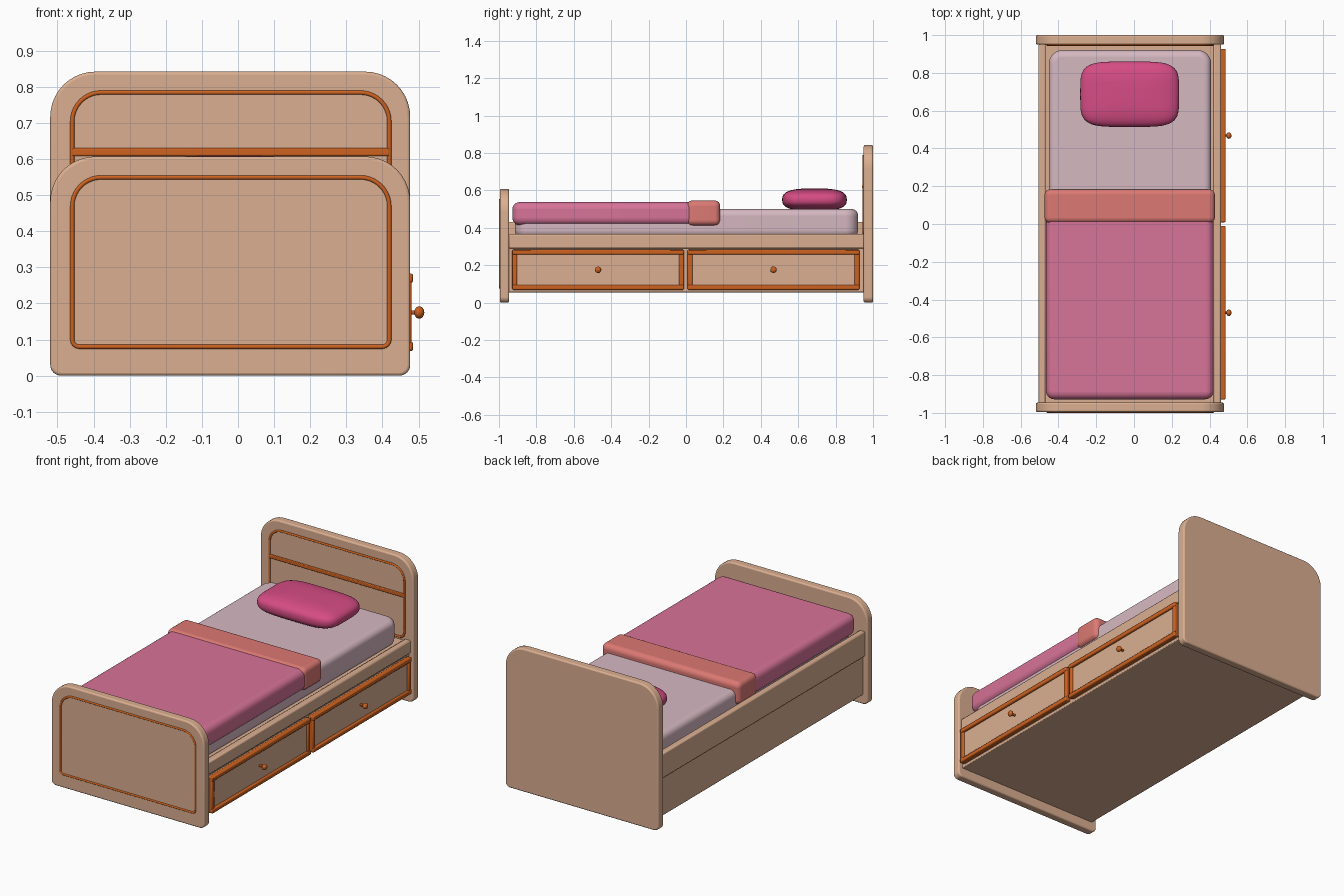
import bpy, bmesh, math
from mathutils import Vector

if "Cube" in bpy.data.objects:
    bpy.data.objects.remove(bpy.data.objects["Cube"])


def material(name, r, g, b):
    m = bpy.data.materials.new(name)
    lin = [((c / 255 + 0.055) / 1.055) ** 2.4 for c in (r, g, b)]
    m.diffuse_color = (*lin, 1)
    m.use_nodes = True
    m.node_tree.nodes["Principled BSDF"].inputs["Base Color"].default_value = m.diffuse_color
    return m


WOOD = material("light wood", 219, 175, 145)
TRIM = material("orange wood", 206, 98, 32)
SHEET = material("pale sheet", 214, 184, 193)
COVER = material("pink cover", 215, 115, 151)
FOLD = material("salmon fold", 220, 121, 115)
PILLOW = material("deep pink", 214, 76, 132)


def finish(name, bm, mat, bevel=0, segments=3):
    bmesh.ops.recalc_face_normals(bm, faces=bm.faces)
    me = bpy.data.meshes.new(name)
    bm.to_mesh(me)
    bm.free()
    me.materials.append(mat)
    ob = bpy.data.objects.new(name, me)
    bpy.context.collection.objects.link(ob)
    if bevel:
        mod = ob.modifiers.new("soft edges", "BEVEL")
        mod.width, mod.segments = bevel, segments
        mod.limit_method, mod.angle_limit = "ANGLE", math.radians(40)
    bpy.ops.object.select_all(action="DESELECT")
    ob.select_set(True)
    bpy.context.view_layer.objects.active = ob
    bpy.ops.object.shade_smooth_by_angle(angle=math.radians(40))
    return ob


def outline(u0, u1, v0, v1, r_low, r_high, steps=10):
    """Rounded rectangle with separate lower and upper corner radii."""
    pts = []
    for su, sv, r, start in ((u1, v1, r_high, 0), (u0, v1, r_high, 90),
                             (u0, v0, r_low, 180), (u1, v0, r_low, 270)):
        cu = su - r if su == u1 else su + r
        cv = sv - r if sv == v1 else sv + r
        for i in range(steps + 1):
            a = math.radians(start + 90 * i / steps)
            pts.append((cu + r * math.cos(a), cv + r * math.sin(a)))
    return pts


def box(name, x, y, z, mat, bevel=0.004):
    bm = bmesh.new()
    bmesh.ops.create_cube(bm, size=1)
    for v in bm.verts:
        v.co = [(a + b) / 2 + c * (b - a) for c, (a, b) in zip(v.co, (x, y, z))]
    return finish(name, bm, mat, bevel, 2)


def prism(name, points, offset, mat, bevel, segments=3):
    bm = bmesh.new()
    face = bm.faces.new([bm.verts.new(p) for p in points])
    new = bmesh.ops.extrude_face_region(bm, geom=[face])["geom"]
    bmesh.ops.translate(bm, vec=Vector(offset),
                        verts=[g for g in new if isinstance(g, bmesh.types.BMVert)])
    return finish(name, bm, mat, bevel, segments)


def board(name, y0, y1, height):
    pts = [(u, y0, v) for u, v in outline(-0.52, 0.477, 0, height, 0.03, 0.125)]
    prism(name, pts, (0, y1 - y0, 0), WOOD, 0.008)


def cushion(name, x, y, z, corner, bevel, mat):
    pts = [(u, v, z[0]) for u, v in outline(*x, *y, corner, corner, 8)]
    prism(name, pts, (0, 0, z[1] - z[0]), mat, bevel, 6)


def trim_loop(name, y, z0, z1, r_low):
    cu = bpy.data.curves.new(name, "CURVE")
    cu.dimensions = "3D"
    cu.bevel_depth, cu.bevel_resolution = 0.006, 3
    pts = outline(-0.459, 0.419, z0, z1, r_low, 0.08)
    sp = cu.splines.new("POLY")
    sp.points.add(len(pts) - 1)
    for p, (u, v) in zip(sp.points, pts):
        p.co = (u, y, v, 1)
    sp.use_cyclic_u = True
    cu.materials.append(TRIM)
    ob = bpy.data.objects.new(name, cu)
    bpy.context.collection.objects.link(ob)
    bpy.ops.object.select_all(action="DESELECT")
    ob.select_set(True)
    bpy.context.view_layer.objects.active = ob
    bpy.ops.object.convert(target="MESH")


# End boards with their raised trim
board("headboard", 0.95, 1.0, 0.842)
board("footboard", -0.995, -0.946, 0.607)
trim_loop("headboard_trim", 0.949, 0.37, 0.784, 0.03)
box("headboard_bar", (-0.46, 0.42), (0.942, 0.955), (0.608, 0.630), TRIM)
trim_loop("footboard_trim", -0.994, 0.08, 0.549, 0.02)

# Base and side rails
box("base", (-0.49, 0.45), (-0.95, 0.955), (0.055, 0.355), WOOD)
box("right_rail", (0.42, 0.46), (-0.95, 0.955), (0.29, 0.366), WOOD, 0.008)
box("left_rail", (-0.505, -0.468), (-0.95, 0.955), (0.285, 0.432), WOOD, 0.008)

# Two drawers with framed fronts and knobs
for tag, cy in (("front", -0.47), ("back", 0.468)):
    y0, y1 = cy - 0.459, cy + 0.459
    box(tag + "_drawer_panel", (0.44, 0.471), (y0 + 0.005, y1 - 0.005), (0.072, 0.28), WOOD, 0)
    for edge, z in (("bottom", 0.068), ("top", 0.257)):
        box(f"{tag}_drawer_{edge}_trim", (0.455, 0.485), (y0, y1), (z, z + 0.026), TRIM, 0.006)
    for edge, y in (("near", y0), ("far", y1 - 0.026)):
        box(f"{tag}_drawer_{edge}_trim", (0.455, 0.481), (y, y + 0.026), (0.08, 0.27), TRIM, 0.006)
    bm = bmesh.new()
    bmesh.ops.create_uvsphere(bm, u_segments=20, v_segments=12, radius=1)
    for v in bm.verts:
        v.co = (0.502 + 0.014 * v.co.x, cy + 0.017 * v.co.y, 0.175 + 0.017 * v.co.z)
    finish(tag + "_drawer_knob", bm, TRIM)
    box(tag + "_drawer_knob_stem", (0.465, 0.495), (cy - 0.006, cy + 0.006), (0.169, 0.181), TRIM)

# Bedding
cushion("mattress", (-0.45, 0.408), (-0.915, 0.92), (0.35, 0.5), 0.07, 0.035, SHEET)
cushion("cover", (-0.466, 0.422), (-0.928, 0.10), (0.414, 0.537), 0.045, 0.038, COVER)
cushion("cover_fold", (-0.473, 0.428), (0.005, 0.183), (0.412, 0.545), 0.03, 0.028, FOLD)


# Pillow: puffy rounded block
def power(c, e):
    return math.copysign(abs(c) ** e, c)


bm = bmesh.new()
bmesh.ops.create_uvsphere(bm, u_segments=48, v_segments=24, radius=1)
for v in bm.verts:
    ring = math.hypot(v.co.x, v.co.y)
    a = math.atan2(v.co.y, v.co.x)
    flat = power(ring, 0.65)
    v.co = (-0.023 + 0.262 * flat * power(math.cos(a), 0.45),
            0.687 + 0.173 * flat * power(math.sin(a), 0.45),
            0.550 + 0.060 * power(v.co.z, 0.75))
finish("pillow", bm, PILLOW)
